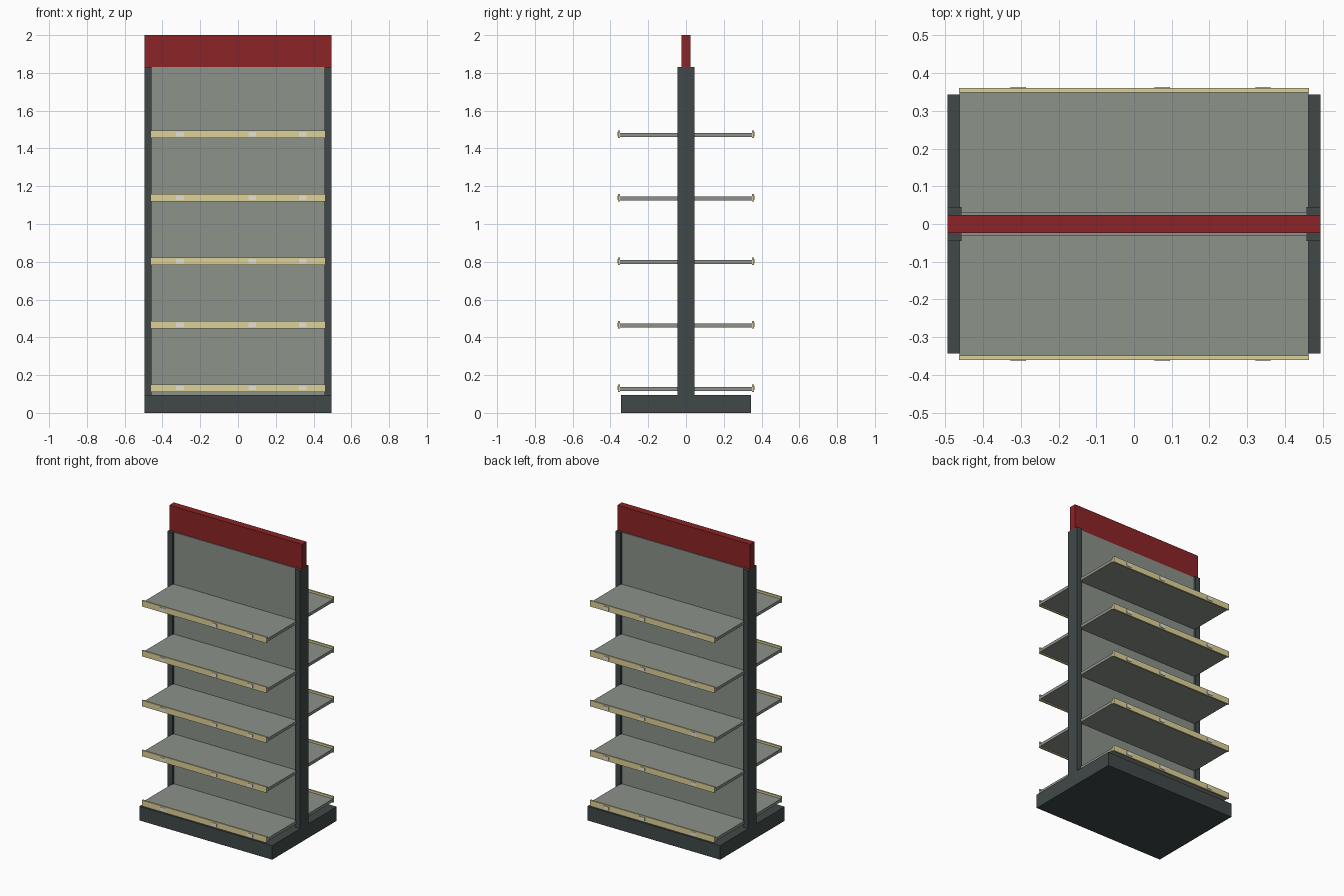
import bpy

if "Cube" in bpy.data.objects:
    bpy.data.objects.remove(bpy.data.objects["Cube"])


def material(name, rgb):
    m = bpy.data.materials.new(name)
    lin = [((c / 255 + 0.055) / 1.055) ** 2.4 for c in rgb]
    m.diffuse_color = (*lin, 1)
    m.use_nodes = True
    m.node_tree.nodes["Principled BSDF"].inputs["Base Color"].default_value = m.diffuse_color
    return m


GREY = material("grey metal", (140, 146, 138))
DARK = material("dark metal", (65, 73, 72))
RED = material("red header", (140, 36, 38))
CREAM = material("cream strip", (222, 210, 152))
WHITE = material("white tag", (228, 226, 216))


def box(name, mat, x, y, z):
    """Box from (min, max) ranges on each axis."""
    (x0, x1), (y0, y1), (z0, z1) = x, sorted(y), z
    v = [(a, b, c) for a in (x0, x1) for b in (y0, y1) for c in (z0, z1)]
    f = [(0, 1, 3, 2), (4, 6, 7, 5), (0, 4, 5, 1),
         (2, 3, 7, 6), (0, 2, 6, 4), (1, 5, 7, 3)]
    me = bpy.data.meshes.new(name)
    me.from_pydata(v, [], f)
    me.materials.append(mat)
    ob = bpy.data.objects.new(name, me)
    bpy.context.collection.objects.link(ob)
    return ob


# Plinth, middle panel, header sign
box("base", DARK, (-0.495, 0.495), (-0.343, 0.343), (0, 0.095))
box("back_panel", GREY, (-0.48, 0.48), (-0.03, 0.03), (0.09, 1.83))
box("header_sign", RED, (-0.495, 0.495), (-0.024, 0.024), (1.83, 2.0))

# Uprights
box("left_upright", DARK, (-0.495, -0.457), (-0.045, 0.045), (0.09, 1.832))
box("right_upright", DARK, (0.457, 0.495), (-0.045, 0.045), (0.09, 1.832))

# Shelves on both sides, with price strips and small tags
for side, s in (("front", -1), ("back", 1)):
    for i in range(5):
        z = 0.131 + 0.336 * i
        box(f"{side}_shelf_{i}", GREY, (-0.463, 0.463),
            (s * 0.025, s * 0.35), (z - 0.014, z + 0.006))
        box(f"{side}_price_strip_{i}", CREAM, (-0.464, 0.464),
            (s * 0.349, s * 0.36), (z - 0.02, z + 0.02))
        for j, x in enumerate((-0.307, 0.075, 0.342)):
            box(f"{side}_tag_{i}_{j}", WHITE, (x - 0.02, x + 0.02),
                (s * 0.358, s * 0.363), (z - 0.011, z + 0.011))
